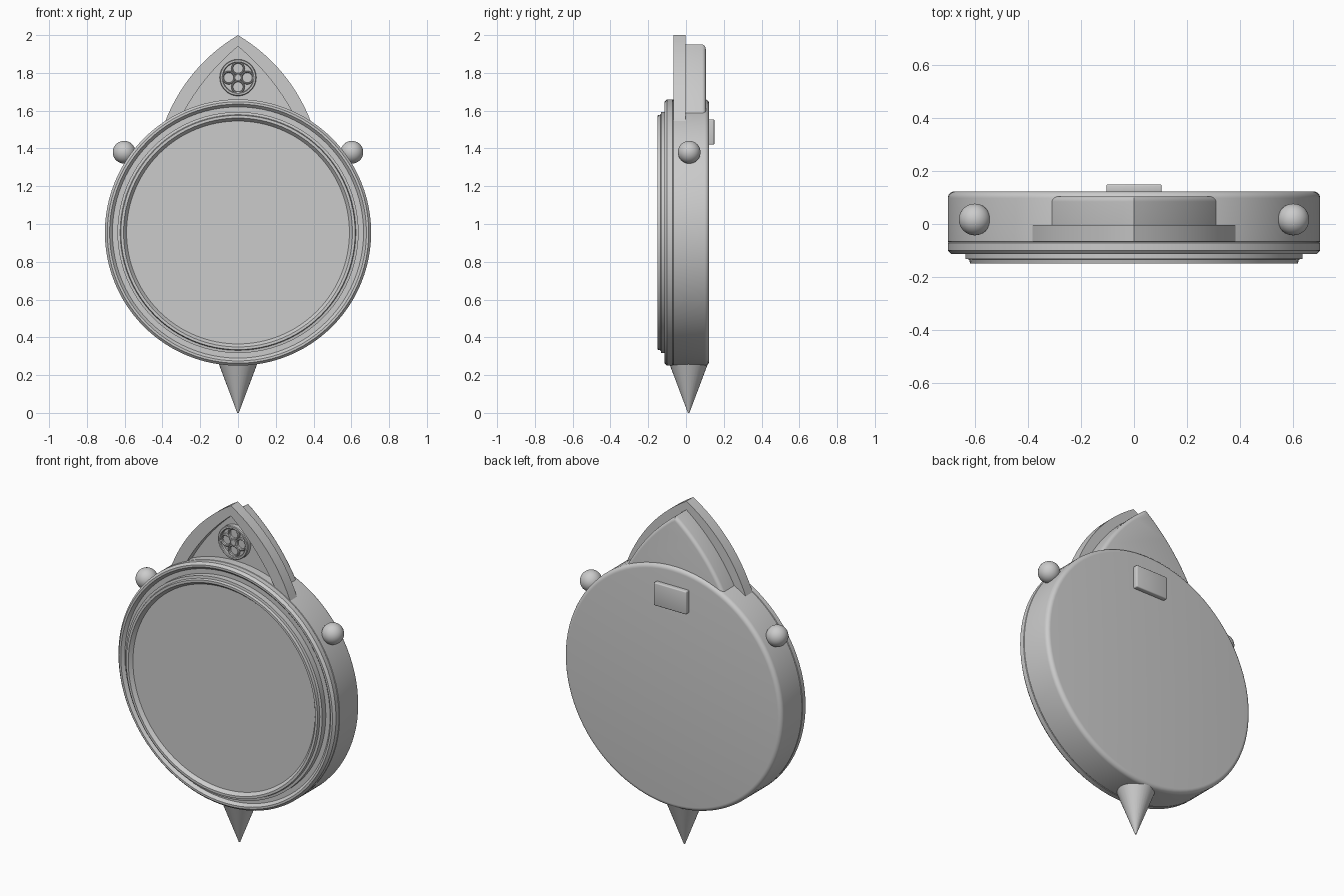
import bpy, bmesh, math
from mathutils import Matrix, Vector

if "Cube" in bpy.data.objects:
    bpy.data.objects.remove(bpy.data.objects["Cube"])

CZ = 0.955  # height of the disc centre
grey = bpy.data.materials.new("grey")
grey.diffuse_color = (0.6, 0.6, 0.6, 1)
grey.use_nodes = True
grey.node_tree.nodes["Principled BSDF"].inputs["Base Color"].default_value = grey.diffuse_color


def finish(bm, name, angle=30):
    bmesh.ops.remove_doubles(bm, verts=bm.verts, dist=1e-5)
    bmesh.ops.recalc_face_normals(bm, faces=bm.faces)
    me = bpy.data.meshes.new(name)
    bm.to_mesh(me)
    bm.free()
    me.materials.append(grey)
    ob = bpy.data.objects.new(name, me)
    bpy.context.collection.objects.link(ob)
    bpy.ops.object.select_all(action='DESELECT')
    ob.select_set(True)
    bpy.context.view_layer.objects.active = ob
    bpy.ops.object.shade_smooth_by_angle(angle=math.radians(angle))
    return ob


def lathe(name, profile, cx=0, cz=CZ, n=96, closed=False):
    """Turn (radius, y) points around an axis along y."""
    bm = bmesh.new()
    rings = [[bm.verts.new((cx + r * math.cos(2 * math.pi * i / n), y,
                            cz + r * math.sin(2 * math.pi * i / n))) for i in range(n)]
             for r, y in profile]
    pairs = list(zip(rings, rings[1:]))
    if closed:
        pairs.append((rings[-1], rings[0]))
    else:
        bm.faces.new(rings[0])
        bm.faces.new(rings[-1])
    for a, b in pairs:
        for i in range(n):
            j = (i + 1) % n
            bm.faces.new((a[i], a[j], b[j], b[i]))
    return finish(bm, name)


def arch(w, z_base, z_top, bulge, n=14):
    """Pointed arch outline from the left foot over the apex to the right foot."""
    a, b = Vector((0, z_top)), Vector((w, z_base))
    d = (b - a).normalized()
    out = Vector((-d.y, d.x))
    right = [a.lerp(b, i / n) + out * bulge * 4 * (i / n) * (1 - i / n) for i in range(n + 1)]
    return [(-p.x, p.y) for p in reversed(right[1:])] + [(p.x, p.y) for p in right]


def extrude(bm, face, dy):
    res = bmesh.ops.extrude_face_region(bm, geom=[face] if not isinstance(face, list) else face)
    verts = [v for v in res['geom'] if isinstance(v, bmesh.types.BMVert)]
    bmesh.ops.translate(bm, verts=verts, vec=(0, dy, 0))


# Round case with a softened back edge
back = [(0.68 + 0.025 * math.cos(t * math.pi / 12), 0.098 + 0.025 * math.sin(t * math.pi / 12))
        for t in range(7)]
lathe("case", [(0.70, -0.072), (0.705, -0.066)] + back)

# Front bezel: outer rim, groove, raised inner ring and recessed screen
lathe("bezel", [(0.70, -0.066), (0.705, -0.072), (0.705, -0.10), (0.692, -0.114),
                (0.68, -0.114), (0.665, -0.098), (0.638, -0.098), (0.638, -0.132),
                (0.624, -0.134), (0.620, -0.15), (0.606, -0.15), (0.59, -0.13)])

# Pointed frame plate on top
bm = bmesh.new()
outer = [bm.verts.new((x, -0.067, z)) for x, z in arch(0.385, 1.545, 2.0, 0.05)]
inner = [bm.verts.new((x, -0.067, z)) for x, z in arch(0.305, 1.56, 1.94, 0.025)]
faces = [bm.faces.new((outer[i], outer[i + 1], inner[i + 1], inner[i]))
         for i in range(len(outer) - 1)]
extrude(bm, faces, 0.064)
finish(bm, "arch_frame")

# Solid block behind the frame, rounded at the back
bm = bmesh.new()
pts = arch(0.325, 1.56, 1.95, 0.03)
f = bm.faces.new([bm.verts.new((x, -0.02, z)) for x, z in pts])
extrude(bm, f, 0.125)
edges = [e for e in bm.edges if all(v.co.y > 0.1 for v in e.verts)]
bmesh.ops.bevel(bm, geom=edges, offset=0.02, segments=4, profile=0.5, affect='EDGES')
finish(bm, "arch_block")

# Reel emblem: disc, rim, hub and four small rings
EZ = 1.775


def ring(name, r_out, r_in, y0, y1, cx=0, cz=EZ, n=40):
    c = 0.004
    lathe(name, [(r_out, y0), (r_out, y1 + c), (r_out - c, y1), (r_in + c, y1),
                 (r_in, y1 + c), (r_in, y0)], cx, cz, n, closed=True)


lathe("emblem_disc", [(0.092, -0.015), (0.092, -0.03)], cz=EZ, n=48)
ring("emblem_rim", 0.097, 0.080, -0.015, -0.05, n=48)
lathe("emblem_hub", [(0.02, -0.02), (0.02, -0.042), (0.016, -0.045)], cz=EZ, n=24)
for k in range(4):
    a = k * math.pi / 2
    ring("emblem_hole_ring", 0.036, 0.026, -0.02, -0.045,
         0.049 * math.cos(a), EZ + 0.049 * math.sin(a), 24)

# Side balls
for side in (-1, 1):
    bm = bmesh.new()
    bmesh.ops.create_uvsphere(bm, u_segments=32, v_segments=20, radius=0.06,
                              matrix=Matrix.Translation((side * 0.603, 0.017, 1.38)))
    finish(bm, "side_ball")

# Bottom spike
bm = bmesh.new()
bmesh.ops.create_cone(bm, cap_ends=True, segments=32, radius1=0.004, radius2=0.104, depth=0.265,
                      matrix=Matrix.Translation((0, 0.014, 0.1325)))
finish(bm, "bottom_spike")

# Small plate on the back
bm = bmesh.new()
bmesh.ops.create_cube(bm, size=1, matrix=Matrix.Translation((0, 0.133, 1.487))
                      @ Matrix.Diagonal((0.21, 0.034, 0.134, 1)))
bmesh.ops.bevel(bm, geom=bm.edges[:], offset=0.006, segments=3, profile=0.5, affect='EDGES')
finish(bm, "back_plate")
